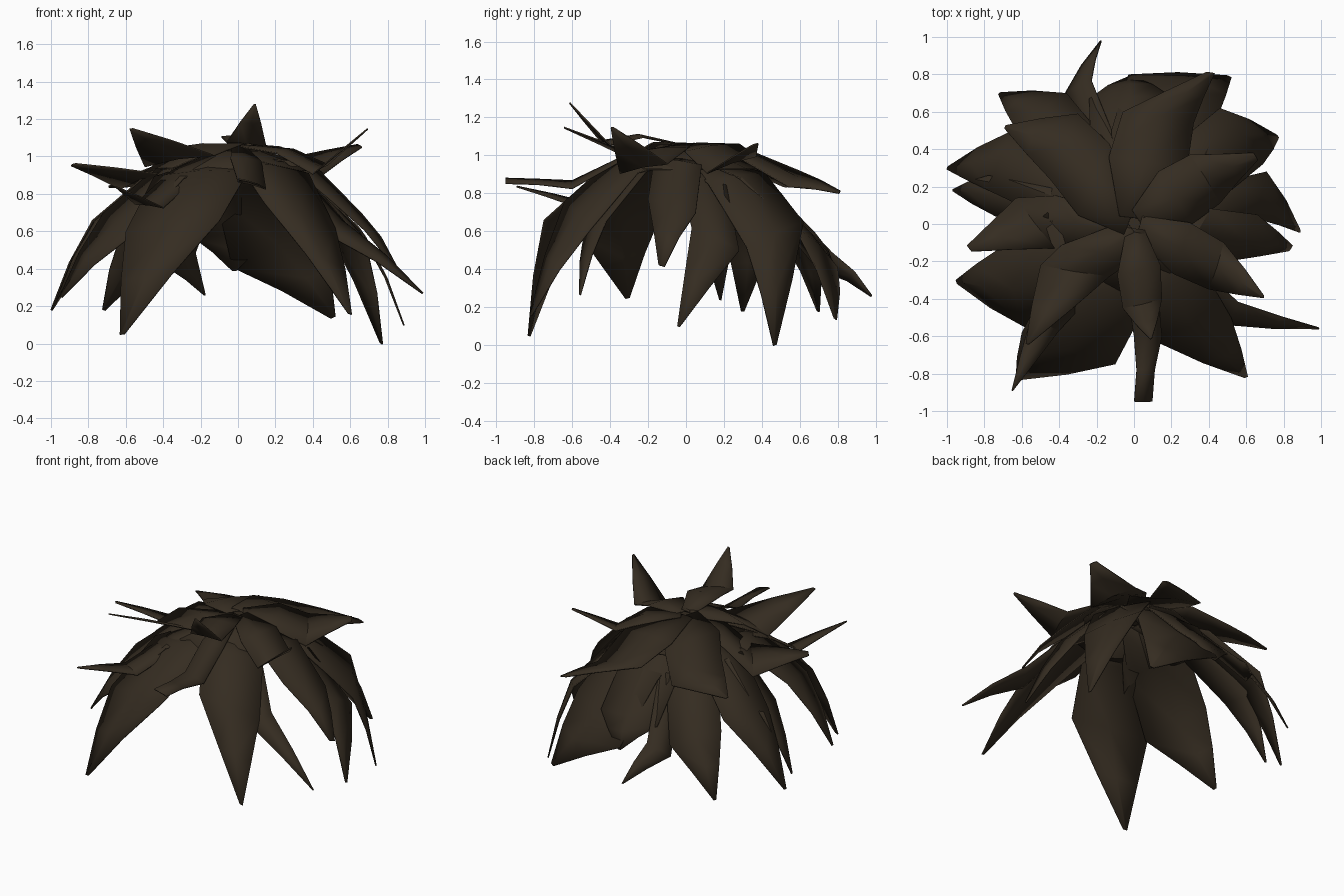
import bpy
import bmesh
from mathutils import Vector

cube = bpy.data.objects.get("Cube")
if cube:
    bpy.data.objects.remove(cube, do_unlink=True)

brown = bpy.data.materials.new("dark brown")
brown.use_nodes = True
colour = (0.035, 0.025, 0.015, 1)
brown.diffuse_color = colour
shader = next(n for n in brown.node_tree.nodes if n.type == "BSDF_PRINCIPLED")
shader.inputs["Base Color"].default_value = colour
shader.inputs["Roughness"].default_value = 0.9


def finish(name, bm):
    """Turn a bmesh into a shaded object with a thin shell."""
    bmesh.ops.recalc_face_normals(bm, faces=bm.faces)
    if sum(f.normal.z * f.calc_area() for f in bm.faces) < 0:
        bmesh.ops.reverse_faces(bm, faces=bm.faces)
    mesh = bpy.data.meshes.new(name)
    bm.to_mesh(mesh)
    bm.free()
    mesh.materials.append(brown)
    obj = bpy.data.objects.new(name, mesh)
    bpy.context.collection.objects.link(obj)
    shell = obj.modifiers.new("shell", "SOLIDIFY")
    shell.thickness = 0.008
    shell.offset = -1
    bpy.ops.object.select_all(action="DESELECT")
    bpy.context.view_layer.objects.active = obj
    obj.select_set(True)
    bpy.ops.object.shade_smooth_by_angle(angle=0.6)


def lock(name, tip, left, right, blunt=0.05, *, root_z, lift, spread):
    """One pointed lock: root, arched middle, two shoulders and a narrow tip."""
    tip, left, right = Vector(tip), Vector(left), Vector(right)
    centre = (left + right) / 2
    side = (right - left) / 2
    flat_side = Vector((side.x, side.y, side.z * 0.4))
    outward = Vector((centre.x, centre.y, 0)).normalized()
    up = Vector((0, 0, 1))
    root = outward * 0.03 + up * root_z
    ridge = (outward * 0.5 + up).normalized() * side.length * 0.08
    arch = root.lerp(centre, 0.55) + up * lift
    taper = centre.lerp(tip, 0.5) + (outward + up) * lift * 0.12
    rows = [
        (root, flat_side * 0.45),
        (arch, flat_side * spread),
        (centre, side),
        (taper, side * max(0.54, blunt)),
        (tip, side * blunt),
    ]
    bm = bmesh.new()
    grid = []
    for point, half in rows:
        bump = ridge * (half.length / side.length)
        grid.append([bm.verts.new(p) for p in (point - half, point + bump, point + half)])
    for near, far in zip(grid, grid[1:]):
        for i in range(2):
            bm.faces.new((near[i], near[i + 1], far[i + 1], far[i]))
    finish(name, bm)


# Hanging locks around the rim: tip, then the two shoulders
lower_locks = {
    "back_wisp": ((-.18, .98, .26), (-.37, .7, .4), (-.23, .77, .49)),
    "back_right_lock": ((-.72, .7, .18), (-.36, .7, .48), (-.63, .5, .58)),
    "back_middle_lock": ((-.02, .79, .39), (-.24, .67, .57), (.2, .68, .58)),
    "back_left_lock": ((.51, .79, .14), (-.03, .8, .41), (.45, .58, .62)),
    "left_rear_lock": ((.77, .47, 0), (.46, .62, .65), (.69, .32, .52)),
    "left_spike": ((.89, -.04, .1), (.71, .28, .5), (.65, .03, .62)),
    "left_middle_lock": ((.84, -.13, .42), (.66, .05, .7), (.5, -.2, .77), .12),
    "left_front_wisp": ((.99, -.56, .27), (.56, -.42, .66), (.49, -.54, .58)),
    "front_left_lock": ((.6, -.82, .16), (.52, -.5, .62), (.14, -.64, .76)),
    "front_right_lock": ((-.62, -.83, .05), (-.1, -.75, .66), (-.6, -.58, .6)),
    "right_front_lock": ((-.95, -.31, .25), (-.57, -.56, .58), (-.72, -.13, .7)),
    "right_middle_lock": ((-.97, .18, .24), (-.74, .04, .66), (-.78, .26, .64)),
    "right_rear_lock": ((-1, .3, .18), (-.78, .18, .66), (-.65, .5, .66)),
}

# Flatter locks lying over the crown, some with a blunt end
upper_locks = {
    "right_top_lock": ((-.88, -.13, .96), (-.42, -.13, .91), (-.63, .14, .83), .12),
    "front_right_top_lock": ((-.65, -.89, .84), (-.4, -.57, .73), (-.55, -.5, .75)),
    "forelock": ((.05, -.95, .87), (.15, -.6, .83), (0, -.6, .87), .65),
    "upright_tuft": ((.09, -.61, 1.28), (.15, -.4, 1.06), (-.06, -.45, 1.08)),
    "right_raised_tuft": ((-.57, -.64, 1.15), (-.13, -.28, 1.01), (-.5, -.22, .95)),
    "left_raised_tuft": ((.69, -.39, 1.15), (.48, -.1, .96), (.4, -.35, .91)),
    "back_right_top_lock": ((-.69, .52, .84), (-.3, .59, .85), (-.45, .24, .95)),
    "back_left_top_lock": ((.41, .81, .81), (-.06, .6, .92), (.32, .54, .84), .12),
    "left_top_lock": ((.65, .36, 1.06), (.3, .37, 1), (.46, .11, .91), .15),
}

for name, points in lower_locks.items():
    lock(name, *points, root_z=1, lift=0.11, spread=1)
for name, points in upper_locks.items():
    lock(name, *points, root_z=1.06, lift=0.04, spread=1.1)

# Low cap closing the top under the locks
bm = bmesh.new()
bmesh.ops.create_cone(bm, cap_ends=False, segments=10, radius1=0.4, radius2=0.12, depth=0.1)
rim = [v for v in bm.verts if v.co.z > 0]
bmesh.ops.contextual_create(bm, geom=rim)
bmesh.ops.translate(bm, verts=bm.verts, vec=(0, 0, 0.98))
finish("crown_cap", bm)
